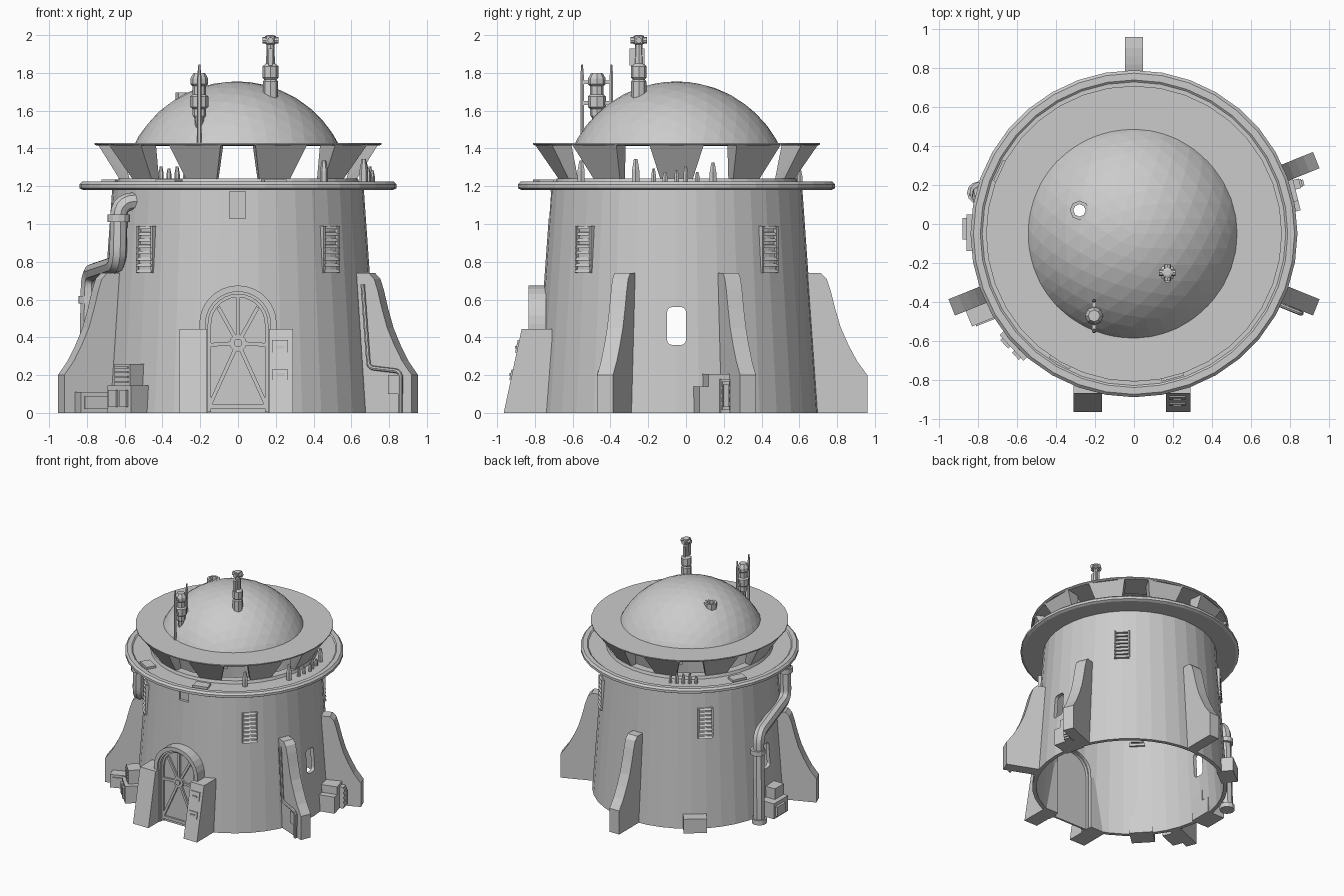
import bpy, bmesh, math
from mathutils import Vector, Matrix

if "Cube" in bpy.data.objects:
    bpy.data.objects.remove(bpy.data.objects["Cube"])

CY = -0.05  # tower axis sits slightly in front of the origin
mat = bpy.data.materials.new("plain grey")
mat.diffuse_color = (0.6, 0.6, 0.6, 1)
mat.use_nodes = True
mat.node_tree.nodes["Principled BSDF"].inputs["Base Color"].default_value = mat.diffuse_color


def frame(deg):
    """Local x = outward from the tower axis, y = sideways, z = up."""
    return Matrix.Translation((0, CY, 0)) @ Matrix.Rotation(math.radians(deg), 4, 'Z')


def finish(name, bm, m=Matrix()):
    bmesh.ops.recalc_face_normals(bm, faces=bm.faces)
    me = bpy.data.meshes.new(name)
    bm.to_mesh(me)
    bm.free()
    me.transform(m)
    me.materials.append(mat)
    ob = bpy.data.objects.new(name, me)
    bpy.context.collection.objects.link(ob)
    return ob


def prism(name, pts, vec, m=Matrix()):
    bm = bmesh.new()
    f = bm.faces.new([bm.verts.new(p) for p in pts])
    g = bmesh.ops.extrude_face_region(bm, geom=[f], use_keep_orig=True)
    vs = [v for v in g['geom'] if isinstance(v, bmesh.types.BMVert)]
    bmesh.ops.translate(bm, verts=vs, vec=vec)
    return finish(name, bm, m)


def plate(name, tz, r0, r1, deg):
    """Outline drawn facing outward (sideways, up), running from radius r0 to r1."""
    return prism(name, [(r0, t, z) for t, z in tz], (r1 - r0, 0, 0), frame(deg))


def box(name, deg, r0, r1, t0, t1, z0, z1):
    return plate(name, [(t0, z0), (t1, z0), (t1, z1), (t0, z1)], r0, r1, deg)


def bar(name, a, b, w, r0, r1, deg):
    a, b = Vector(a), Vector(b)
    d = (b - a).normalized() * w / 2
    n = Vector((-d.y, d.x))
    return plate(name, [a + n, a - n, b - n, b + n], r0, r1, deg)


def lathe(name, prof, segs, at=(0, CY, 0), closed=True):
    """Revolve a profile; closed = ring section, otherwise ends are capped."""
    bm = bmesh.new()
    rings = [[bm.verts.new((r * math.cos(k * math.tau / segs), r * math.sin(k * math.tau / segs), z))
              for k in range(segs)] for r, z in prof]
    for i in range(len(prof) if closed else len(prof) - 1):
        a, b = rings[i], rings[(i + 1) % len(prof)]
        for k in range(segs):
            j = (k + 1) % segs
            bm.faces.new((a[k], a[j], b[j], b[k]))
    if not closed:
        bm.faces.new(rings[0])
        bm.faces.new(rings[-1])
    return finish(name, bm, Matrix.Translation(at))


def tube(name, pts, rad, bend, m=Matrix()):
    pts = [Vector(p) for p in pts]
    path = [pts[0]]
    for a, p, b in zip(pts, pts[1:], pts[2:]):
        s = p + (a - p).normalized() * bend
        e = p + (b - p).normalized() * bend
        for i in range(6):
            t = i / 5
            path.append(s * (1 - t) ** 2 + p * 2 * t * (1 - t) + e * t * t)
    path.append(pts[-1])
    cu = bpy.data.curves.new(name, 'CURVE')
    cu.dimensions = '3D'
    cu.bevel_depth, cu.bevel_resolution, cu.use_fill_caps = rad, 2, True
    sp = cu.splines.new('POLY')
    sp.points.add(len(path) - 1)
    for q, p in zip(sp.points, path):
        q.co = (*(m @ p), 1)
    cu.materials.append(mat)
    ob = bpy.data.objects.new(name, cu)
    bpy.context.collection.objects.link(ob)
    act(ob)
    bpy.ops.object.convert(target='MESH')
    bpy.ops.object.shade_smooth_by_angle()


def act(ob):
    bpy.ops.object.select_all(action='DESELECT')
    ob.select_set(True)
    bpy.context.view_layer.objects.active = ob


def cut(ob, cutter):
    act(ob)
    md = ob.modifiers.new("cut", 'BOOLEAN')
    md.operation, md.solver, md.object = 'DIFFERENCE', 'EXACT', cutter
    bpy.ops.object.modifier_apply(modifier="cut")
    bpy.data.objects.remove(cutter)


def arch(w, z0, zc=0.47, n=14):
    arc = [(w * math.cos(i * math.pi / n), zc + w * math.sin(i * math.pi / n)) for i in range(n + 1)]
    return [(w, z0)] + arc + [(-w, z0)]


# Hollow tapered tower with door, side windows and a recess above the door
tower = lathe("tower_wall", [(.75, 0), (.665, 1.2), (.635, 1.2), (.72, 0)], 40)
cut(tower, plate("door_cutter", arch(.165, -.1), .4, 1, -90))
win = [(cx + .025 * math.cos(math.radians(a)), cz + .025 * math.sin(math.radians(a)))
       for cx, cz, s in ((.025, .535, 0), (-.025, .535, 90), (-.025, .385, 180), (.025, .385, 270))
       for a in (s, s + 30, s + 60, s + 90)]
cut(tower, plate("window_cutter", win, -1, 1, 0))
cut(tower, box("recess_cutter", -90, .653, 1, -.045, .04, 1.03, 1.172))

# Ledge, window sill, flat roof rim
lathe("ledge", [(.60, 1.18), (.82, 1.18), (.84, 1.19), (.84, 1.21), (.825, 1.225), (.79, 1.225),
                (.78, 1.217), (.60, 1.217)], 36)
lathe("window_sill", [(.57, 1.21), (.645, 1.21), (.635, 1.24), (.57, 1.24)], 40)
lathe("roof_rim", [(.53, 1.415), (.75, 1.415), (.76, 1.422), (.76, 1.43), (.53, 1.43)], 36)

# Ten flared window pillars
for i in range(10):
    bm = bmesh.new()
    for r, h, z in ((.625, 7.5, 1.225), (.755, 11, 1.42)):
        for rr in (r, r - .05 - (z - 1.225) * .35):
            for s in (-1, 1):
                a = math.radians(h * s)
                bm.verts.new((rr * math.cos(a), rr * math.sin(a), z))
    bmesh.ops.convex_hull(bm, input=bm.verts)
    finish("window_pillar", bm, frame(36 * i))

# Faceted dome shell with a round vent hole
bm = bmesh.new()
bmesh.ops.create_icosphere(bm, subdivisions=4, radius=.607)
bmesh.ops.bisect_plane(bm, geom=bm.verts[:] + bm.edges[:] + bm.faces[:], plane_co=(0, 0, .272),
                       plane_no=(0, 0, 1), clear_inner=True)
dome = finish("dome", bm, Matrix.Translation((-.008, CY, 1.148)))
act(dome)
md = dome.modifiers.new("shell", 'SOLIDIFY')
md.thickness = .015
bpy.ops.object.modifier_apply(modifier="shell")
cut(dome, lathe("hole_cutter", [(.045, 1.5), (.045, 1.9)], 8, (-.28, .07, 0), False))
lathe("dome_hole_collar", [(.032, 1.64), (.05, 1.64), (.05, 1.695), (.032, 1.695)], 8, (-.28, .07, 0))

# Buttress fins
fin = [(.735, 0), (1.01, 0), (1.01, .2), (.955, .275), (.91, .36), (.87, .45), (.84, .55),
       (.815, .65), (.795, .71), (.765, .74), (.69, .74)]
for deg in (90, 22, -22, 202):
    prism("buttress", [(r, -.045, z) for r, z in fin], (0, .09, 0), frame(deg))
tube("fin_conduit", [(.735, -.058, .68), (.77, -.058, .24), (.95, -.058, .22), (.95, -.058, 0)],
     .012, .03, frame(-22))
box("fin_conduit_box", -22, .88, .96, -.06, -.04, .1, .2)

# Doorway: arch frames, door leaf, ribs, hub
plate("door_frame_outer", arch(.205, 0) + arch(.172, 0)[::-1], .69, .785, -90)
plate("door_frame_inner", arch(.18, 0) + arch(.158, 0)[::-1], .69, .77, -90)
plate("door_leaf", arch(.17, 0), .715, .73, -90)
plate("door_border", arch(.16, .005) + arch(.142, .005)[::-1], .73, .745, -90)
for end in ((-.15, .04), (.15, .04), (-.105, .56), (.105, .56), (0, .615), (-.15, .36), (.15, .36)):
    bar("door_rib", (0, .37), end, .02, .73, .745, -90)
bar("door_rib", (-.15, .035), (.15, .035), .025, .73, .745, -90)
circ = [(math.cos(k * math.tau / 12), math.sin(k * math.tau / 12)) for k in range(12)]
plate("door_hub", [(.045 * c, .37 + .045 * s) for c, s in circ], .73, .752, -90)
plate("door_hub_cap", [(.022 * c, .37 + .022 * s) for c, s in circ], .73, .762, -90)

# Sloped pylons beside the door
for t0, t1 in ((-.31, -.165), (.165, .29)):
    prism("door_pylon", [(.66, t0, 0), (.915, t0, 0), (.82, t0, .445), (.66, t0, .445)],
          (0, t1 - t0, 0), frame(-90))
for z, h in ((.32, .065), (.175, .055)):
    r = .915 - z * .2135
    prism("pylon_panel", [(r - .02, .18, z), (r + .008, .18, z), (r + .008 - h * .21, .18, z + h),
                          (r - .02, .18, z + h)], (0, .085, 0), frame(-90))
    box("pylon_button", -90, r - .02, r + .008, .2, .245, z + .02, z + .035)

# Louvred wall vents
for deg in (45, 135, 225, 315):
    for t in (-.06, .048):
        box("vent_side", deg, .65, .702, t, t + .012, .74, .99)
    for k in range(8):
        z = .742 + k * .033
        prism("vent_slat", [(.65, -.055, z), (.712 - k * .002, -.055, z), (.70 - k * .002, -.055, z + .016),
                            (.65, -.055, z + .02)], (0, .11, 0), frame(deg))

# Drain pipe with flanges
tube("drain_pipe", [(-.50, -.40, 1.12), (-.63, -.43, 1.12), (-.635, -.43, .79), (-.785, .15, .74),
                    (-.80, .16, 0)], .047, .08)
for x, y, z in ((-.633, -.43, 1.03), (-.786, .16, .6), (-.80, .16, .02)):
    lathe("pipe_flange", [(.058, z - .02), (.058, z + .02)], 12, (x, y, 0), False)

# Equipment boxes on the ground around the tower
for deg, r0, r1, t0, t1, z0, z1 in (
        (223, .70, .86, -.09, .09, 0, .145), (223, .70, .83, -.07, .05, .145, .26),
        (223, .70, .875, -.07, -.01, .03, .12), (223, .70, .875, .02, .07, .03, .12),
        (202, .78, .95, .04, .13, 0, .11), (202, .8, .93, .05, .138, .02, .09),
        (128, .70, .83, -.09, .09, 0, .12),
        (180, .70, .86, -.10, .09, 0, .13), (180, .70, .82, -.03, .09, .13, .22), (180, .7, .88, -.08, .03, .02, .1),
        (14, .70, .86, -.09, .02, 0, .14), (14, .70, .89, .02, .07, 0, .18),
        (14, .70, .86, -.04, .08, .1, .205), (14, .86, .91, .03, .06, .03, .15)):
    box("equipment_box", deg, r0, r1, t0, t1, z0, z1)
for k in range(4):
    box("equipment_fin", 223, .7, .838, -.06, .04, .16 + k * .025, .17 + k * .025)
    box("equipment_fin", 14, .7, .9, .025, .065, .015 + k * .042, .04 + k * .042)

# Slim spikes and blocks standing on the ledge
for deg, r, h, w in ((-10, .7, .07, .014), (-5, .7, .05, .014), (0, .71, .06, .014), (4, .7, .08, .014),
                     (9, .7, .05, .014), (-18, .7, .12, .022), (16, .7, .1, .02), (-48, .68, .11, .022),
                     (113, .71, .06, .014), (117, .71, .08, .014), (121, .71, .07, .014),
                     (125, .71, .08, .014), (129, .71, .05, .014)):
    a = math.radians(deg)
    lathe("ledge_spike", [(w, 1.21), (w, 1.225 + h * .5), (w * .5, 1.225 + h)], 6,
          (r * math.cos(a), CY + r * math.sin(a), 0), False)
for deg in (-120, 155, -75):
    box("ledge_block", deg, .69, .77, -.06, .06, 1.21, 1.235)

# Tall mast on the dome
mast = (.172, -.25, 0)
lathe("mast", [(.04, 1.64), (.04, 1.755), (.032, 1.765), (.042, 1.775), (.042, 1.835), (.024, 1.85),
               (.02, 1.95), (.028, 1.955), (.028, 1.995), (.015, 2.0)], 8, mast, False)
for ax in ('X', 'Y'):
    bm = bmesh.new()
    bmesh.ops.create_cone(bm, cap_ends=True, segments=8, radius1=.017, radius2=.017, depth=.085)
    finish("mast_head", bm, Matrix.Translation((.172, -.25, 1.972)) @ Matrix.Rotation(math.pi / 2, 4, ax))
box("mast_bracket", -90, .17, .25, .162, .182, 1.84, 1.93)

# Sensor cluster with two thin rods
sx, sy = -.205, -.472
lathe("sensor", [(.02, 1.5), (.025, 1.56), (.035, 1.575), (.035, 1.61), (.048, 1.62), (.048, 1.675), (.036, 1.685),
                 (.036, 1.73), (.047, 1.74), (.047, 1.77), (.03, 1.80)], 8, (sx, sy, 0), False)
for y, z0 in ((-.55, 1.42), (-.395, 1.58)):
    lathe("sensor_rod", [(.011, z0), (.011, 1.78), (.005, 1.845)], 6, (sx, y, 0), False)
for z in (1.64, 1.75):
    box("sensor_arm", -90, .345, .5, sx - .01, sx + .01, z - .01, z + .01)
